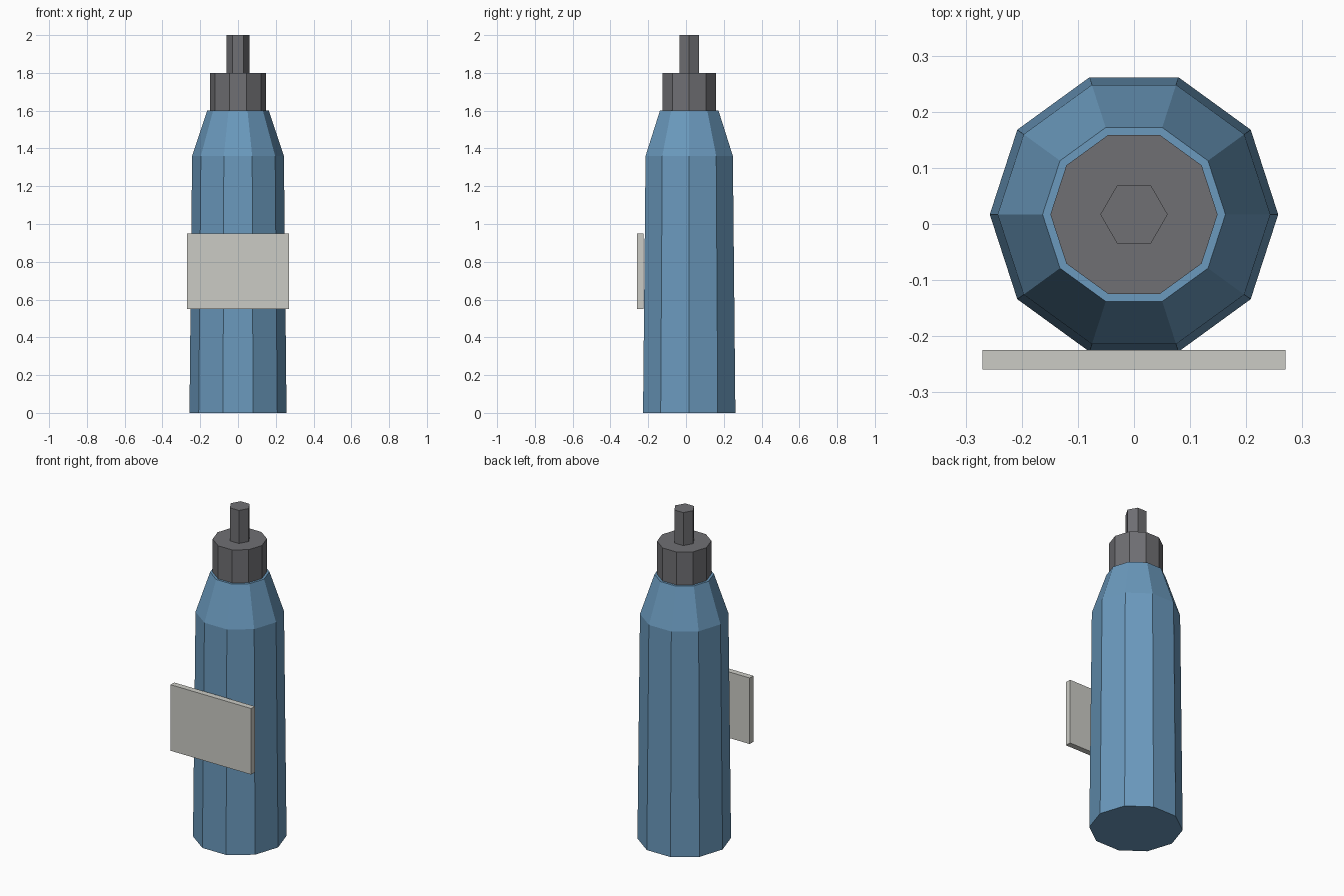
import bpy, bmesh
from math import cos, sin, tau

if "Cube" in bpy.data.objects:
    bpy.data.objects.remove(bpy.data.objects["Cube"])

AXIS_Y = 0.017


def material(name, rgb):
    mat = bpy.data.materials.new(name)
    mat.use_nodes = True
    mat.diffuse_color = (*rgb, 1)
    mat.node_tree.nodes["Principled BSDF"].inputs["Base Color"].default_value = (*rgb, 1)
    return mat


def finish(name, bm, mat):
    bmesh.ops.recalc_face_normals(bm, faces=bm.faces)
    mesh = bpy.data.meshes.new(name)
    bm.to_mesh(mesh)
    bm.free()
    mesh.materials.append(mat)
    obj = bpy.data.objects.new(name, mesh)
    bpy.context.collection.objects.link(obj)
    return obj


def turned(name, profile, sides, mat):
    """Closed faceted solid from (radius, height) pairs, a corner on +x."""
    bm = bmesh.new()
    rings = [[bm.verts.new((r * cos(tau * i / sides), r * sin(tau * i / sides), z))
              for i in range(sides)] for r, z in profile]
    for low, high in zip(rings, rings[1:]):
        for i in range(sides):
            j = (i + 1) % sides
            bm.faces.new((low[i], low[j], high[j], high[i]))
    bm.faces.new(rings[0])
    bm.faces.new(rings[-1])
    obj = finish(name, bm, mat)
    obj.location.y = AXIS_Y
    return obj


def box(name, size, centre, mat):
    bm = bmesh.new()
    bmesh.ops.create_cube(bm, size=1)
    bmesh.ops.scale(bm, vec=size, verts=bm.verts)
    obj = finish(name, bm, mat)
    obj.location = centre
    return obj


blue = material("bottle blue", (0.145, 0.32, 0.51))
grey = material("dark grey", (0.16, 0.16, 0.172))
cream = material("label grey", (0.6, 0.6, 0.56))

# Bottle with tapered shoulder, then cap and nozzle
turned("bottle_body", [(0.257, 0), (0.243, 1.36), (0.163, 1.6)], 10, blue)
turned("cap", [(0.149, 1.595), (0.149, 1.8)], 10, grey)
turned("nozzle", [(0.06, 1.795), (0.06, 2)], 6, grey)

# Flat label plate on the front
box("label_plate", (0.54, 0.035, 0.4), (0, -0.242, 0.75), cream)
